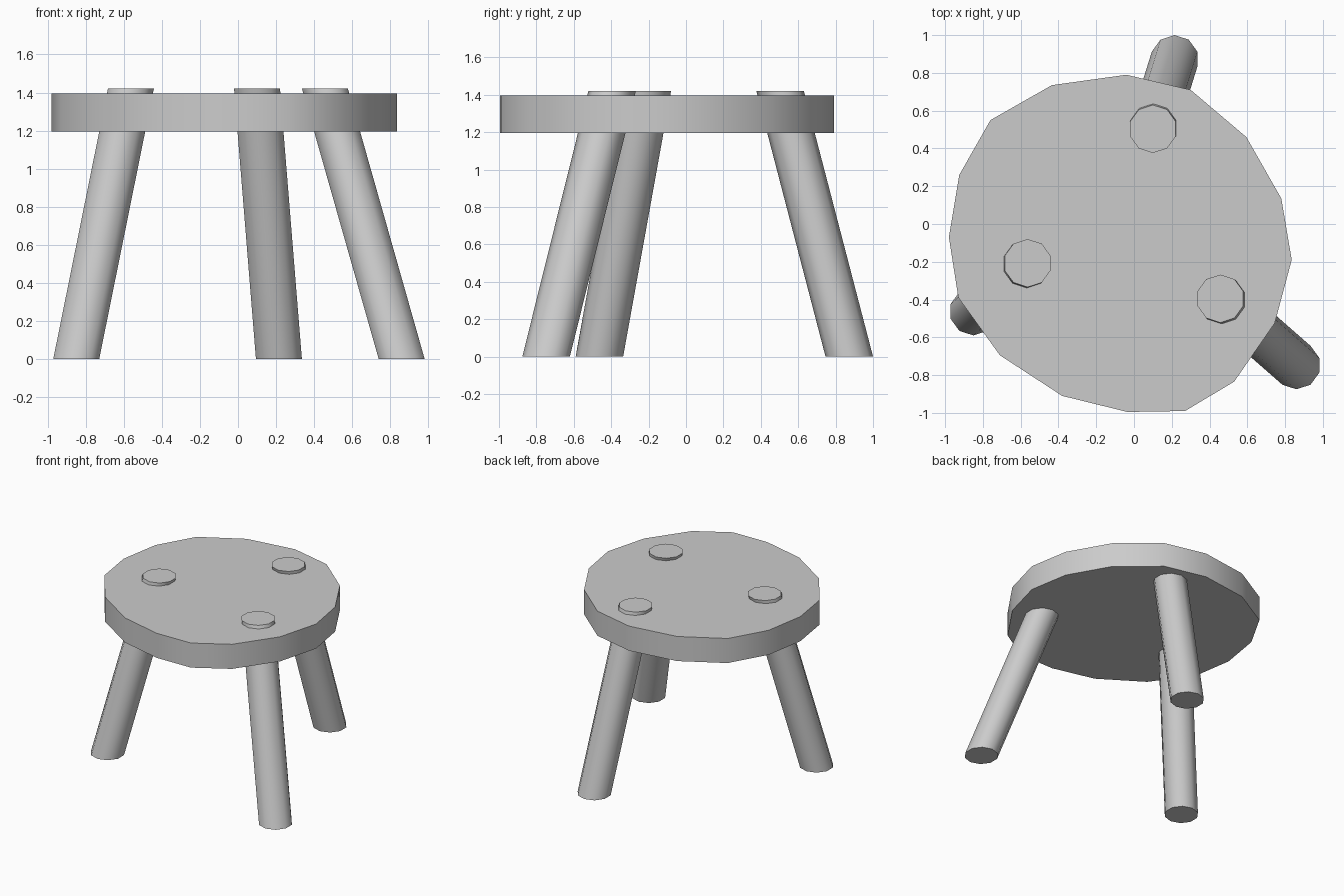
import bpy, math

if "Cube" in bpy.data.objects:
    bpy.data.objects.remove(bpy.data.objects["Cube"])


def loft(name, bottom, top):
    """Closed solid between two matching rings of points."""
    n = len(bottom)
    faces = [tuple(reversed(range(n))), tuple(range(n, 2 * n))]
    faces += [(i, (i + 1) % n, n + (i + 1) % n, n + i) for i in range(n)]
    mesh = bpy.data.meshes.new(name)
    mesh.from_pydata(bottom + top, [], faces)
    obj = bpy.data.objects.new(name, mesh)
    bpy.context.collection.objects.link(obj)
    bpy.ops.object.select_all(action='DESELECT')
    bpy.context.view_layer.objects.active = obj
    obj.select_set(True)
    bpy.ops.object.shade_smooth_by_angle(angle=math.radians(40))
    return obj


def ring(x, y, z, r=0.127, sides=10):
    """Level ring with one corner pointing to +y."""
    angles = [math.pi / 2 + i * math.tau / sides for i in range(sides)]
    return [(x + r * math.cos(a), y + r * math.sin(a), z) for a in angles]


# Seat: irregular rough-cut slab, outline listed counter-clockwise
outline = [(0.835, -0.19), (0.78, 0.135), (0.595, 0.46), (0.30, 0.71),
           (-0.04, 0.79), (-0.435, 0.735), (-0.76, 0.55), (-0.925, 0.26),
           (-0.98, -0.07), (-0.93, -0.39), (-0.71, -0.695), (-0.38, -0.91),
           (-0.035, -0.995), (0.27, -0.99), (0.53, -0.835), (0.745, -0.525)]
loft("seat", [(x, y, 1.195) for x, y in outline], [(x, y, 1.395) for x, y in outline])

# Splayed legs, cut level at both ends, poking up through the seat
legs = {"back_leg": ((0.215, 0.873), (0.10, 0.503)),
        "front_left_leg": ((-0.85, -0.463), (-0.563, -0.207)),
        "front_right_leg": ((0.86, -0.748), (0.457, -0.395))}
for name, (foot, head) in legs.items():
    loft(name, ring(*foot, 0), ring(*head, 1.42))
